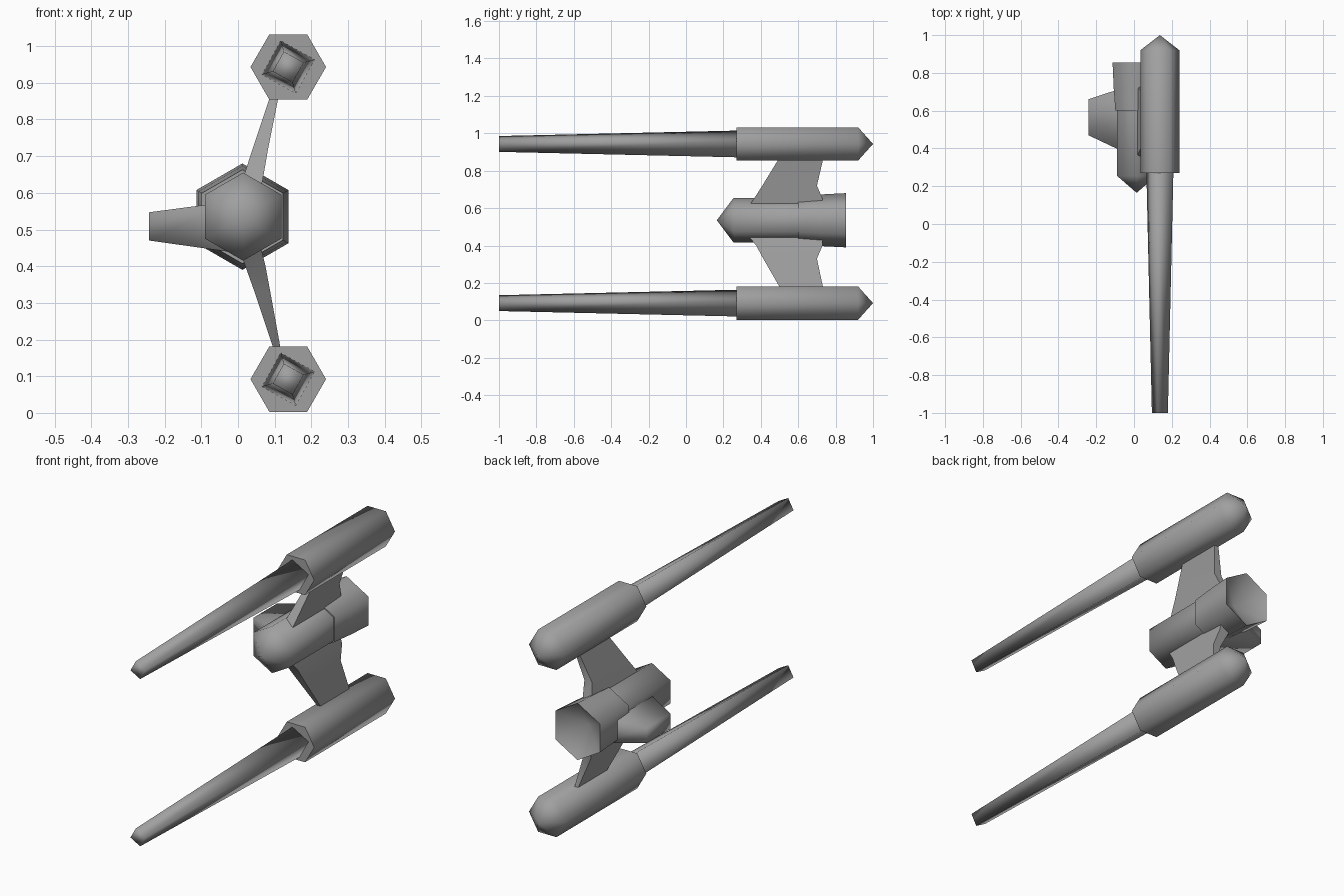
import bpy, bmesh, math
from mathutils import Vector

cube = bpy.data.objects.get("Cube")
if cube:
    bpy.data.objects.remove(cube)

grey = bpy.data.materials.new("hull_grey")
grey.use_nodes = True
GREY = (0.35, 0.35, 0.35, 1)
grey.diffuse_color = GREY
grey.node_tree.nodes["Principled BSDF"].inputs["Base Color"].default_value = GREY


def loft(name, rings, smooth=75):
    """Skin a list of rings; a ring of one point closes to a tip, others get caps."""
    bm = bmesh.new()
    loops = [[bm.verts.new(p) for p in ring] for ring in rings]
    for a, b in zip(loops, loops[1:]):
        n = max(len(a), len(b))
        for i in range(n):
            j = (i + 1) % n
            if len(a) == 1:
                bm.faces.new((a[0], b[j], b[i]))
            elif len(b) == 1:
                bm.faces.new((a[i], a[j], b[0]))
            else:
                bm.faces.new((a[i], a[j], b[j], b[i]))
    for end in (loops[0], loops[-1]):
        if len(end) > 2:
            bm.faces.new(end)
    bmesh.ops.recalc_face_normals(bm, faces=bm.faces)
    mesh = bpy.data.meshes.new(name)
    bm.to_mesh(mesh)
    bm.free()
    mesh.materials.append(grey)
    obj = bpy.data.objects.new(name, mesh)
    bpy.context.collection.objects.link(obj)
    bpy.ops.object.select_all(action='DESELECT')
    obj.select_set(True)
    bpy.context.view_layer.objects.active = obj
    bpy.ops.object.shade_smooth_by_angle(angle=math.radians(smooth))
    return obj


def turned(name, x, z, sides, profile, turn=0, smooth=75):
    """Faceted body along y from (y, radius) pairs."""
    rings = []
    for y, r in profile:
        count = sides if r else 1
        angles = [math.radians(turn + 360 * i / sides) for i in range(count)]
        rings.append([Vector((x + r * math.cos(a), y, z + r * math.sin(a))) for a in angles])
    return loft(name, rings, smooth)


# Gun pods with long tapered barrels
for level, z in (("upper", 0.943), ("lower", 0.092)):
    turned(level + "_pod", 0.137, z, 6, [(0.27, 0.103), (0.92, 0.103), (1.0, 0)])
    turned(level + "_barrel", 0.137, z, 4, [(-1.0, 0.044), (0.3, 0.075)], 16, 95)

# Fuselage with pointed nose, and a flared engine with a hollow nozzle
turned("fuselage", 0.014, 0.535, 6, [(0.165, 0), (0.255, 0.12), (0.65, 0.12)], 30)
turned("engine", 0.012, 0.535, 6, [(0.6, 0.128), (0.72, 0.138), (0.855, 0.145), (0.76, 0)], 30)

# Swept wings: each station is z, leading y, trailing y, inner x, outer x
wings = {
    "upper_wing": [(0.57, 0.31, 0.73, -0.008, 0.055), (0.65, 0.363, 0.73, 0.017, 0.07),
                   (0.72, 0.408, 0.7, 0.04, 0.082), (0.87, 0.5, 0.735, 0.09, 0.112)],
    "lower_wing": [(0.48, 0.31, 0.73, -0.008, 0.055), (0.4, 0.375, 0.73, 0.02, 0.075),
                   (0.33, 0.413, 0.7, 0.045, 0.088), (0.165, 0.508, 0.735, 0.1, 0.118)],
}
for name, stations in wings.items():
    loft(name, [[(x0, y0, z), (x1, y0, z), (x1, y1, z), (x0, y1, z)]
                for z, y0, y1, x0, x1 in stations], 40)

# Tapered side stub: each station is x, y range, z range
stub = [(-0.03, 0.37, 0.73, 0.44, 0.575), (-0.242, 0.47, 0.66, 0.47, 0.547)]
loft("side_stub", [[(x, y0, z0), (x, y1, z0), (x, y1, z1), (x, y0, z1)]
                   for x, y0, y1, z0, z1 in stub], 95)
